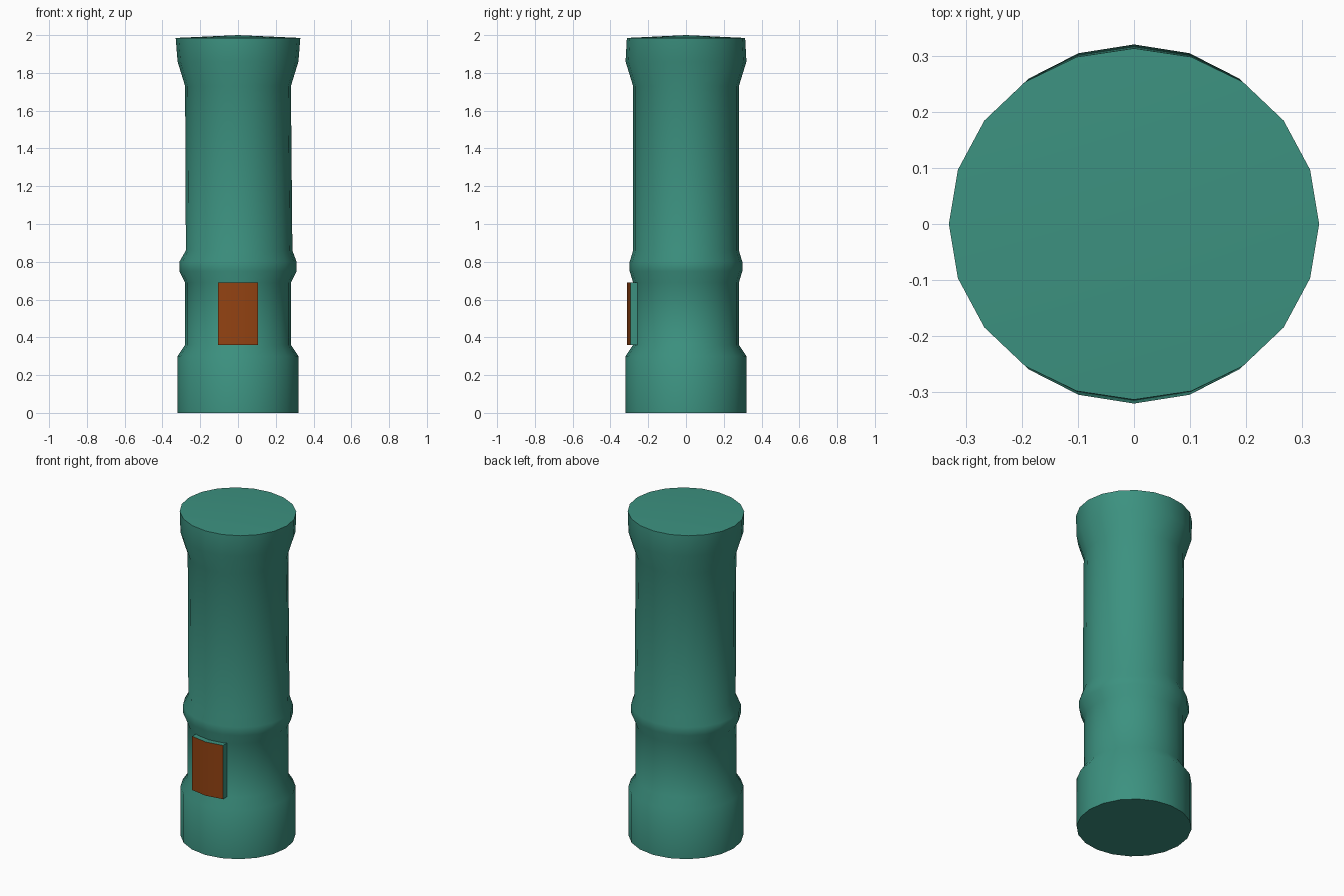
import bpy, bmesh, math

if "Cube" in bpy.data.objects:
    bpy.data.objects.remove(bpy.data.objects["Cube"])

SIDES = 20


def material(name, color):
    m = bpy.data.materials.new(name)
    m.diffuse_color = (*color, 1)
    m.use_nodes = True
    m.node_tree.nodes["Principled BSDF"].inputs["Base Color"].default_value = m.diffuse_color
    return m


teal = material("teal", (0.045, 0.285, 0.215))
brown = material("rust_brown", (0.29, 0.055, 0.006))


def finish(bm, name, mats, angle=50):
    bmesh.ops.recalc_face_normals(bm, faces=bm.faces)
    me = bpy.data.meshes.new(name)
    bm.to_mesh(me)
    bm.free()
    for m in mats:
        me.materials.append(m)
    ob = bpy.data.objects.new(name, me)
    bpy.context.collection.objects.link(ob)
    bpy.ops.object.select_all(action='DESELECT')
    ob.select_set(True)
    bpy.context.view_layer.objects.active = ob
    bpy.ops.object.shade_smooth_by_angle(angle=math.radians(angle))
    return ob


# Column: rings given as (z, x radius, y radius, x offset)
rings = [(0, .32, .32, 0), (.30, .32, .32, 0), (.36, .28, .28, 0),
         (.69, .28, .28, 0), (.75, .31, .298, 0), (.80, .31, .298, 0),
         (.86, .282, .28, .006), (1.73, .28, .28, 0),
         (1.86, .32, .32, 0), (1.985, .33, .313, 0)]
bm = bmesh.new()
loops = []
for z, rx, ry, ox in rings:
    loops.append([bm.verts.new((ox + rx * math.cos(2 * math.pi * i / SIDES),
                                ry * math.sin(2 * math.pi * i / SIDES), z))
                  for i in range(SIDES)])
for a, b in zip(loops, loops[1:]):
    for i in range(SIDES):
        j = (i + 1) % SIDES
        bm.faces.new((a[i], a[j], b[j], b[i]))
bm.faces.new(loops[0][::-1])
# Slightly domed top
peak = bm.verts.new((0, 0, 2))
for i in range(SIDES):
    bm.faces.new((loops[-1][i], loops[-1][(i + 1) % SIDES], peak))
finish(bm, "column", [teal])

# Raised front panel: teal sides, brown curved face
outline = [(-.105, -.25), (-.105, -.295), (0, -.313), (.105, -.295), (.105, -.25)]
bm = bmesh.new()
low = [bm.verts.new((x, y, .36)) for x, y in outline]
high = [bm.verts.new((x, y, .69)) for x, y in outline]
bm.faces.new(low[::-1])
bm.faces.new(high)
for i in range(5):
    j = (i + 1) % 5
    f = bm.faces.new((low[i], low[j], high[j], high[i]))
    f.material_index = 1 if i in (1, 2) else 0
finish(bm, "front_panel", [teal, brown])
